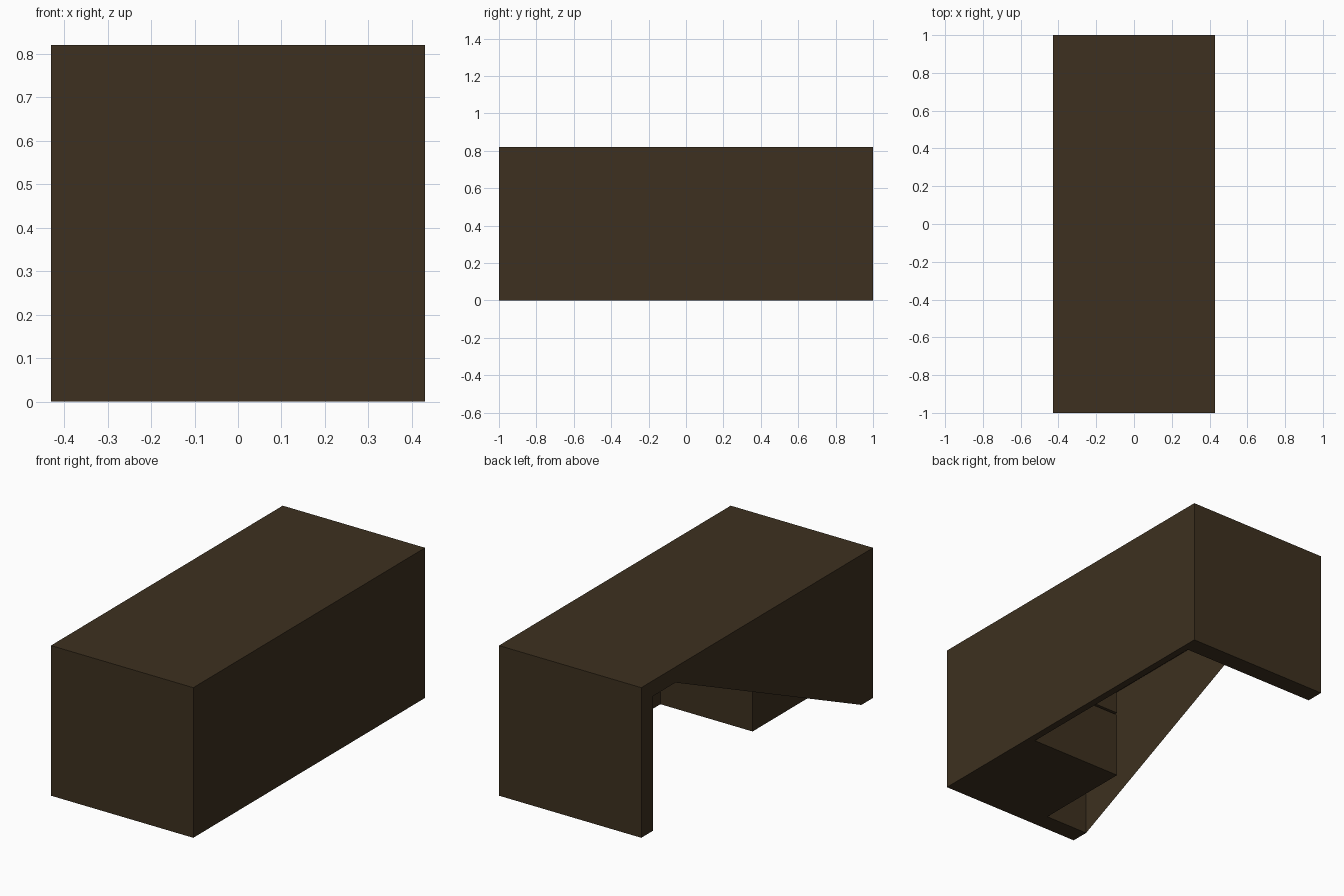
import bpy

if "Cube" in bpy.data.objects:
    bpy.data.objects.remove(bpy.data.objects["Cube"])

W, L, H = 0.43, 1.0, 0.82     # half width, half length, height
TOP = 0.735                   # underside of the desk top
LEG = 0.10                    # end panel thickness
BACK = 0.04                   # long side panel thickness

wood = bpy.data.materials.new("dark_wood")
wood.diffuse_color = (0.047, 0.030, 0.014, 1)
wood.use_nodes = True
wood.node_tree.nodes["Principled BSDF"].inputs["Base Color"].default_value = wood.diffuse_color


def mesh_object(name, verts, faces):
    mesh = bpy.data.meshes.new(name)
    mesh.from_pydata(verts, [], faces)
    mesh.materials.append(wood)
    obj = bpy.data.objects.new(name, mesh)
    bpy.context.collection.objects.link(obj)
    return obj


def box(name, x, y, z):
    """Box from (min, max) ranges on each axis."""
    verts = [(a, b, c) for a in x for b in y for c in z]
    faces = [(0, 1, 3, 2), (4, 6, 7, 5), (0, 4, 5, 1),
             (2, 3, 7, 6), (0, 2, 6, 4), (1, 5, 7, 3)]
    return mesh_object(name, verts, faces)


# Desk top and the two end panels
box("desk_top", (-W, W), (-L, L), (TOP, H))
box("front_end_panel", (-W, W), (-L, -L + LEG), (0, TOP))
box("back_end_panel", (-W, W), (L - LEG, L), (0, TOP))

# Long closed side panel
box("modesty_panel", (W - BACK, W), (-L + LEG, L - LEG), (0, TOP))

# Two stacked drawer boxes with a narrow gap between them
mid, gap = TOP / 2, 0.006
for name, z in (("lower_drawer", (0, mid - gap)), ("upper_drawer", (mid + gap, TOP))):
    box(name, (-0.167, W - BACK), (-L + LEG, -0.336), z)

# Thin triangular panel on the open side
mesh_object("triangular_side_panel",
            [(-W, -L + LEG, 0), (-W, -L + LEG, TOP), (-W, 0.705, TOP)],
            [(0, 1, 2)])
